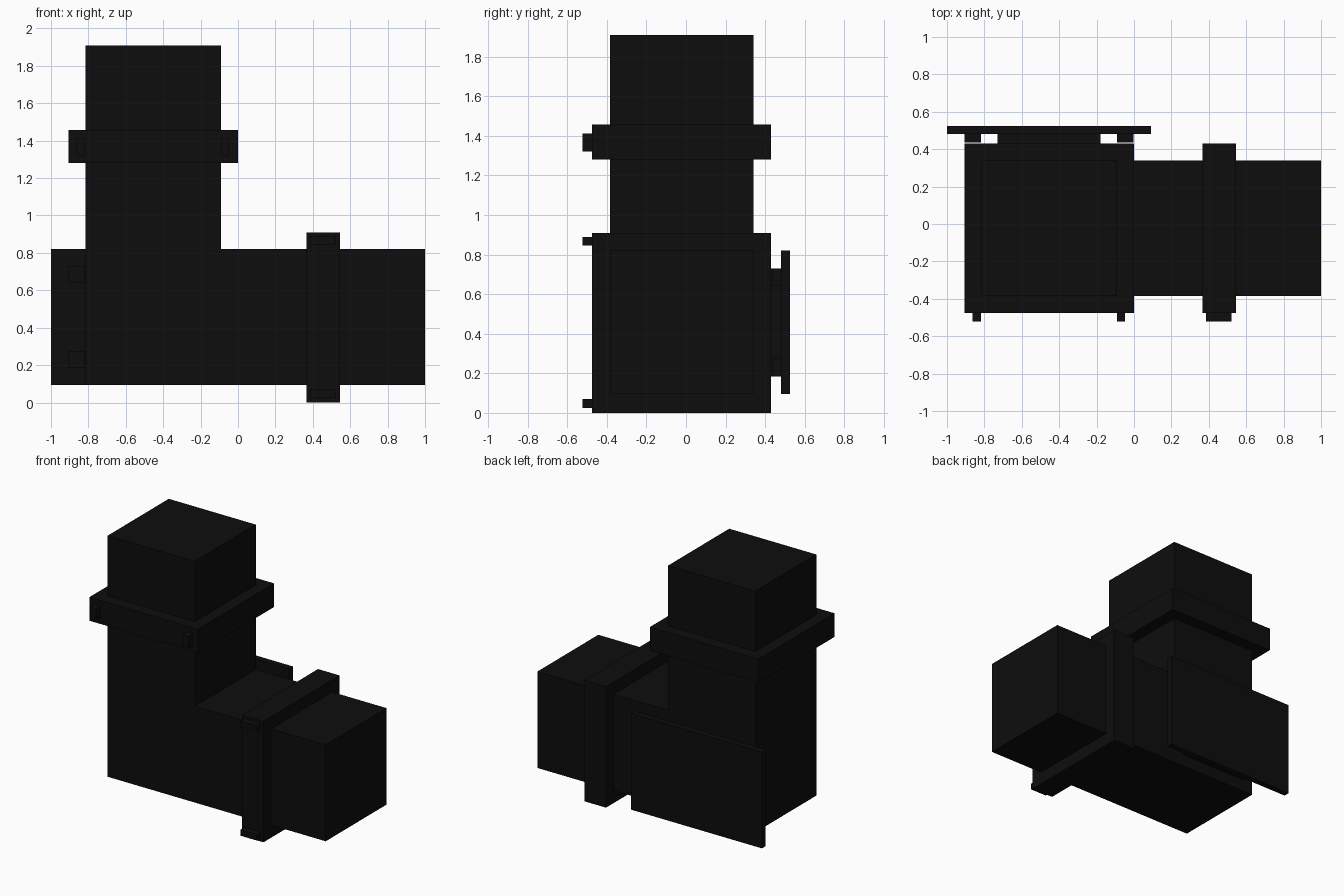
import bpy
import bmesh
from mathutils import Vector

default = bpy.data.objects.get("Cube")
if default:
    bpy.data.objects.remove(default, do_unlink=True)

# Near-black metal
black = bpy.data.materials.new("near black")
black.use_nodes = True
colour = (0.004, 0.004, 0.004, 1)
black.diffuse_color = colour
black.node_tree.nodes["Principled BSDF"].inputs["Base Color"].default_value = colour


def add_box(bm, lo, hi):
    """Add a box between two opposite corners."""
    lo, hi = Vector(lo), Vector(hi)
    verts = bmesh.ops.create_cube(bm, size=1)["verts"]
    for v in verts:
        v.co = (lo + hi) / 2 + v.co * (hi - lo)


def finish(name, bm):
    mesh = bpy.data.meshes.new(name)
    bm.to_mesh(mesh)
    bm.free()
    mesh.materials.append(black)
    obj = bpy.data.objects.new(name, mesh)
    bpy.context.collection.objects.link(obj)
    return obj


def box(name, lo, hi):
    bm = bmesh.new()
    add_box(bm, lo, hi)
    return finish(name, bm)


FRONT, BACK = -0.385, 0.34
LEFT, RIGHT = -0.815, -0.09
BASE, TOP = 0.095, 0.82
RIM = 0.09

# L-shaped square duct, extruded from its side profile
profile = [(LEFT, BASE), (1, BASE), (1, TOP), (RIGHT, TOP), (RIGHT, 1.91), (LEFT, 1.91)]
bm = bmesh.new()
face = bm.faces.new([bm.verts.new((x, FRONT, z)) for x, z in profile])
extruded = bmesh.ops.extrude_face_region(bm, geom=[face])["geom"]
moved = [v for v in extruded if isinstance(v, bmesh.types.BMVert)]
bmesh.ops.translate(bm, verts=moved, vec=(0, BACK - FRONT, 0))
bmesh.ops.recalc_face_normals(bm, faces=bm.faces)
finish("elbow_duct", bm)

# Collars around both arms
box("upper_collar", (LEFT - RIM, FRONT - RIM, 1.28), (RIGHT + RIM, BACK + RIM, 1.457))
box("side_collar", (0.365, FRONT - RIM, 0), (0.545, BACK + RIM, TOP + RIM))

# Small clamp tabs on the collar fronts
for name, x in (("right", -0.863), ("left", -0.092)):
    box("upper_tab_" + name, (x, -0.522, 1.322), (x + 0.045, -0.475, 1.412))
for name, z in (("lower", 0.025), ("upper", 0.845)):
    box("side_tab_" + name, (0.385, -0.522, z), (0.522, -0.475, z + 0.045))

# Wall plate with its mounting block
box("wall_plate", (-1, 0.48, BASE), (0.09, 0.525, TOP))
box("mounting_block", (-0.73, BACK, 0.185), (-0.18, 0.48, 0.73))

# Square bolts at the plate corners
bm = bmesh.new()
for x in (-0.907, -0.092):
    for z in (0.185, 0.64):
        add_box(bm, (x, 0.435, z), (x + 0.09, 0.48, z + 0.09))
finish("plate_bolts", bm)
